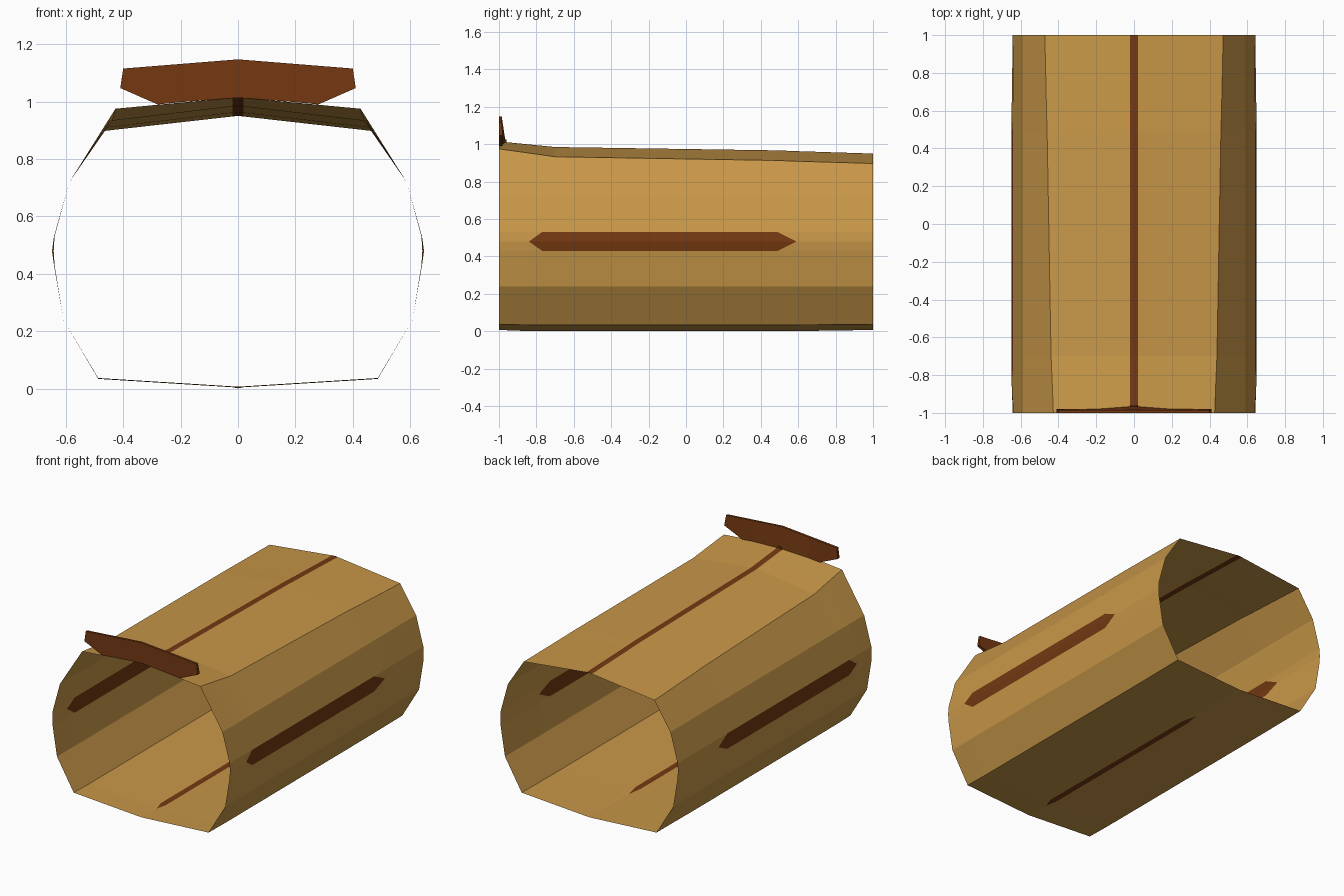
import bpy
import bmesh

if "Cube" in bpy.data.objects:
    bpy.data.objects.remove(bpy.data.objects["Cube"])


def material(name, rgb):
    m = bpy.data.materials.new(name)
    m.diffuse_color = (*rgb, 1)
    m.use_nodes = True
    m.node_tree.nodes["Principled BSDF"].inputs["Base Color"].default_value = m.diffuse_color
    return m


TAN = material("tan_shell", (0.578, 0.31, 0.065))
BROWN = material("brown_stripe", (0.175, 0.04, 0.006))


def finish(name, bm, mats):
    mesh = bpy.data.meshes.new(name)
    bm.to_mesh(mesh)
    bm.free()
    for m in mats:
        mesh.materials.append(m)
    ob = bpy.data.objects.new(name, mesh)
    bpy.context.collection.objects.link(ob)
    mod = ob.modifiers.new("mirror", 'MIRROR')
    mod.use_clip = True
    mod.merge_threshold = 0.0005
    return ob


# Open tube: cross sections along y as (y, ridge z, roof corner x, roof corner z, bulge)
STATIONS = [
    (-1.00, 1.015, 0.427, 0.975, 0.0),
    (-0.84, 0.999, 0.433, 0.953, 0.006),
    (-0.77, 0.992, 0.436, 0.943, 0.006),
    (-0.70, 0.985, 0.439, 0.933, 0.006),
    (0.49, 0.967, 0.460, 0.913, 0.006),
    (0.59, 0.963, 0.463, 0.909, 0.006),
    (1.00, 0.950, 0.472, 0.897, 0.0),
]
TAPER_FRONT, TAPER_BACK = 1, 4      # station spans where stripes come to a point
TIP_ROW = {4: 5, 5: 5, 9: 10}       # stripe strip -> row that holds its points


def section(y, ridge, cx, cz, b):
    half = [(0, ridge), (0.02, ridge - 0.002), (cx, cz), (0.587, 0.72),
            (0.639 + b / 3, 0.53), (0.642 + b, 0.48), (0.639 + b / 3, 0.43),
            (0.608, 0.24), (0.487, 0.037 - b / 2), (0.02, 0.008 - b / 2),
            (0, 0.007 - b)]
    return [(x, y, z) for x, z in half]


bm = bmesh.new()
rows = [[bm.verts.new(p) for p in section(*s)] for s in STATIONS]


def face(verts, stripe):
    bm.faces.new(verts).material_index = int(stripe)


for k in range(len(rows) - 1):
    for j in range(10):
        a, b, c, d = rows[k][j], rows[k][j + 1], rows[k + 1][j + 1], rows[k + 1][j]
        if j in TIP_ROW and k in (TAPER_FRONT, TAPER_BACK):
            tip_after = TIP_ROW[j] == j + 1
            if k == TAPER_FRONT:
                if tip_after:
                    face((a, b, d), False), face((b, c, d), True)
                else:
                    face((a, b, c), False), face((a, c, d), True)
            else:
                if tip_after:
                    face((a, c, d), False), face((a, b, c), True)
                else:
                    face((b, c, d), False), face((a, b, d), True)
        else:
            inside = TAPER_FRONT < k < TAPER_BACK
            face((a, b, c, d), j == 0 or (j in TIP_ROW and inside))
finish("tube_shell", bm, [TAN, BROWN])

# Upright front sight plate, thicker at the middle of its foot: (x, z, back y)
PLATE = [(0, 1.013, -0.965), (0.2, 0.998, -0.98), (0.28, 0.99, -0.98),
         (0.41, 1.047, -0.98), (0.40, 1.115, -0.985),
         (0.2, 1.131, -0.985), (0, 1.147, -0.985)]
bm = bmesh.new()
front = [bm.verts.new((x, -1, z)) for x, z, _ in PLATE]
back = [bm.verts.new((x, y, z)) for x, z, y in PLATE]
for quad in ((0, 1, 5, 6), (1, 2, 3, 4, 5)):
    bm.faces.new([front[i] for i in quad])
    bm.faces.new([back[i] for i in reversed(quad)])
for i in range(len(PLATE) - 1):
    bm.faces.new((front[i + 1], front[i], back[i], back[i + 1]))
finish("front_plate", bm, [BROWN])

# Small raised bead where the roof stripe meets the plate
bm = bmesh.new()
bead = [(0, 1.03), (0.012, 1.026), (0.02, 1.013)]
near = [bm.verts.new((x, -1, z)) for x, z in bead]
far = [bm.verts.new((x, -0.96, z - 0.004)) for x, z in bead]
for i in range(2):
    bm.faces.new((near[i], near[i + 1], far[i + 1], far[i]))
finish("stripe_bead", bm, [BROWN])
